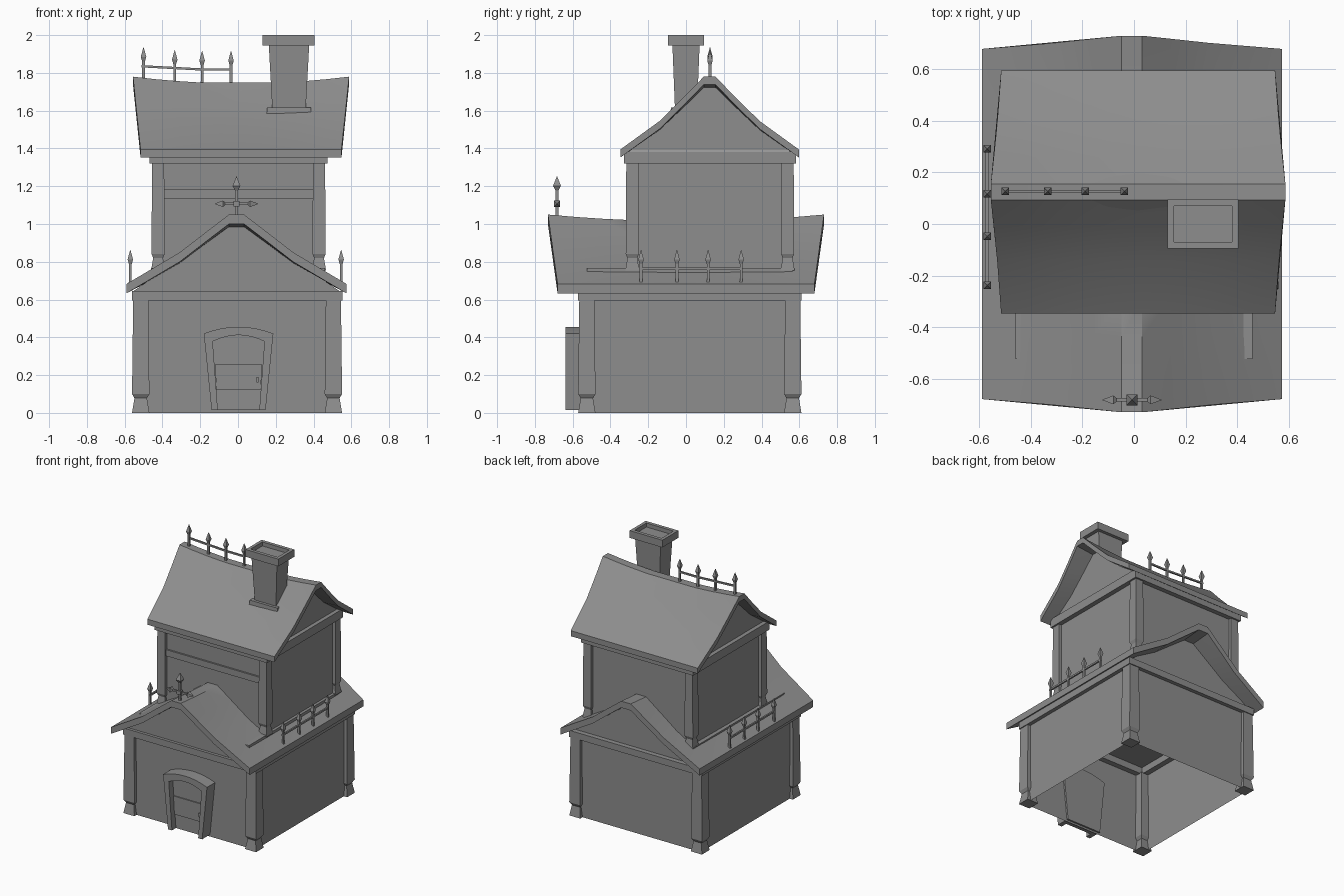
import bpy, bmesh, math

cube = bpy.data.objects.get("Cube")
if cube:
    bpy.data.objects.remove(cube)

grey = bpy.data.materials.new("stone grey")
grey.use_nodes = True
GREY = (0.27, 0.27, 0.27, 1)
grey.diffuse_color = GREY
grey.node_tree.nodes["Principled BSDF"].inputs["Base Color"].default_value = GREY


def make(name, verts, faces, loc=(0, 0, 0), rot=(0, 0, 0), smooth=False):
    mesh = bpy.data.meshes.new(name)
    bm = bmesh.new()
    vs = [bm.verts.new(v) for v in verts]
    for f in faces:
        bm.faces.new([vs[i] for i in f])
    bmesh.ops.recalc_face_normals(bm, faces=bm.faces)
    bm.to_mesh(mesh)
    bm.free()
    mesh.materials.append(grey)
    obj = bpy.data.objects.new(name, mesh)
    obj.location, obj.rotation_euler = loc, rot
    bpy.context.collection.objects.link(obj)
    if smooth:
        bpy.ops.object.select_all(action="DESELECT")
        obj.select_set(True)
        bpy.context.view_layer.objects.active = obj
        bpy.ops.object.shade_smooth_by_angle(angle=math.radians(35))
    return obj


def loft(name, loops, caps=True, **kw):
    """Skin equal-length closed loops one after another."""
    n = len(loops[0])
    faces = [(k * n + i, k * n + (i + 1) % n, (k + 1) * n + (i + 1) % n, (k + 1) * n + i)
             for k in range(len(loops) - 1) for i in range(n)]
    if caps:
        last = (len(loops) - 1) * n
        faces += [tuple(range(n)), tuple(range(last, last + n))]
    return make(name, [p for loop in loops for p in loop], faces, **kw)


def stack(name, loc, rings, **kw):
    """Rectangular rings (z, half x, half y) stacked upward."""
    loops = []
    for z, hx, *hy in rings:
        h = hy[0] if hy else hx
        loops.append([(-hx, -h, z), (hx, -h, z), (hx, h, z), (-hx, h, z)])
    return loft(name, loops, loc=loc, **kw)


def box(name, x0, x1, y0, y1, z0, z1):
    hx, hy = (x1 - x0) / 2, (y1 - y0) / 2
    return stack(name, (x0 + hx, y0 + hy, 0), [(z0, hx, hy), (z1, hx, hy)])


def prism(name, outline, a, b, along_x=False):
    place = (lambda u, z, t: (t, u, z)) if along_x else (lambda u, z, t: (u, t, z))
    return loft(name, [[place(u, z, t) for u, z in outline] for t in (a, b)])


def mirrored(profile, centre, drop=0):
    left = [(centre - u, z - drop) for u, z in profile]
    return left + [(centre + u, z - drop) for u, z in reversed(profile)]


def roof(name, profile, centre, mid, eave_half, ridge_half, sag, thick, along_x=False):
    """Curved slab: sagging ridge and gable ends that flare outward at the top."""
    low, high = profile[0][1], profile[-1][1]
    top = mirrored(profile, centre)
    section = [(u, z, z) for u, z in top] + [(u, z - thick, z) for u, z in reversed(top)]
    loops = []
    for k in range(11):
        t = k / 5 - 1
        loop = []
        for u, z, ref in section:
            h = (ref - low) / (high - low)
            s = mid + t * (eave_half + (ridge_half - eave_half) * h)
            zz = z - sag * h * (1 - t * t)
            loop.append((s, u, zz) if along_x else (u, s, zz))
        loops.append(loop)
    return loft(name, loops, smooth=True)


def storey(name, cx, cy, hx, hy, inset, post, wall_z, beam_z, out):
    """Walls, four corner posts and a ring of beams."""
    wx, wy = hx + inset, hy + inset
    stack(name + "_walls", (cx, cy, 0), [(z, wx, wy) for z in wall_z], caps=False)
    for sx, side in ((-1, "right"), (1, "left")):
        for sy, end in ((-1, "front"), (1, "back")):
            stack(f"{name}_{end}_{side}_post", (cx + sx * hx, cy + sy * hy, 0), post)
    bx, by, w = hx + out, hy + out, 0.07
    for s, side, end in ((-1, "right", "front"), (1, "left", "back")):
        x, y = sorted((cx + s * bx, cx + s * (bx - w))), sorted((cy + s * by, cy + s * (by - w)))
        box(f"{name}_{side}_beam", *x, cy - by, cy + by, *beam_z)
        box(f"{name}_{end}_beam", cx - bx + w, cx + bx - w, *y, *beam_z)


# Lower storey with its roof and gable infill
storey("lower", -0.005, 0.02, 0.51, 0.545, 0.018,
       [(0, 0.046), (0.078, 0.033), (0.1, 0.046), (0.6, 0.04)], (0, 0.62), (0.595, 0.645), 0.047)
low_profile = [(0.582, 0.683), (0.3, 0.85), (0.15, 0.966), (0.04, 1.05)]
roof("lower_roof", low_profile, -0.008, 0, 0.68, 0.731, 0.035, 0.05)
gable = [(0.545, 0.68)] + low_profile[1:]
prism("lower_gable", mirrored(gable, -0.008, 0.035), -0.55, 0.575)

# Upper storey with its roof and gable infill
box("upper_floor_plate", -0.46, 0.46, -0.525, 0.565, 0.74, 0.766)
storey("upper", 0.003, 0.127, 0.426, 0.411, 0.01,
       [(0.755, 0.037), (0.82, 0.026), (0.842, 0.035), (1.33, 0.032)], (0.74, 1.34), (1.32, 1.385), 0.045)
top_profile = [(0.472, 1.395), (0.265, 1.545), (0.133, 1.675), (0.031, 1.78)]
roof("upper_roof", top_profile, 0.125, 0.016, 0.532, 0.572, 0.036, 0.042, along_x=True)
gable = [(0.43, 1.42)] + top_profile[1:]
prism("upper_gable", mirrored(gable, 0.125, 0.032), -0.44, 0.447, along_x=True)
box("upper_front_rail", -0.395, 0.4, -0.307, -0.28, 1.135, 1.183)

# Chimney with a hollow cap
stack("chimney_base", (0.27, 0, 0), [(1.57, 0.12, 0.083), (1.617, 0.115, 0.08)])
stack("chimney_shaft", (0.27, 0, 0), [(1.6, 0.088, 0.058), (1.95, 0.107, 0.072)])
stack("chimney_cap", (0.268, 0, 0),
      [(1.945, 0.137, 0.096), (2, 0.137, 0.096), (2, 0.113, 0.07), (1.97, 0.113, 0.07)])


# Spiked railings
def spear(name, x, y, z, height=0.18, head=0.0145):
    stack(name, (x, y, z), [(0, 0.01), (0.02, 0.007), (height - 0.075, 0.007),
                            (height - 0.05, head), (height, 0.001)])


for i, (x, z) in enumerate(((-0.5, 1.755), (-0.335, 1.74), (-0.19, 1.735), (-0.037, 1.735))):
    spear(f"ridge_spike_{i + 1}", x, 0.127, z)
prism("ridge_rail", [(-0.51, 1.829), (-0.19, 1.812), (-0.03, 1.812),
                     (-0.03, 1.824), (-0.19, 1.824), (-0.51, 1.841)], 0.121, 0.133)
for x, side in ((-0.57, "right"), (0.546, "left")):
    for i, y in enumerate((-0.238, -0.048, 0.117, 0.292)):
        spear(f"{side}_eave_spike_{i + 1}", x, y, 0.682)
    box(f"{side}_eave_rail", x - 0.006, x + 0.006, -0.25, 0.3, 0.757, 0.77)

# Front finial with two side arrows
spear("finial_spike", -0.008, -0.683, 1.035, 0.217, 0.021)
stack("finial_knot", (-0.008, -0.683, 1.107), [(-0.014, 0.016), (0.014, 0.016)])
for s, side in ((-1, "right"), (1, "left")):
    stack(f"finial_{side}_arrow", (-0.008, -0.683, 1.107),
          [(0, 0.007), (0.06, 0.007), (0.072, 0.017), (0.115, 0.001)], rot=(0, s * math.pi / 2, 0))


# Arched door, narrower at the foot
def arch(foot, spring, z0, z1, peak, n=8):
    pts = [(0.003 - foot, z0)]
    for i in range(n + 1):
        t = 2 * i / n - 1
        pts.append((0.003 + spring * t, z1 + (peak - z1) * (1 - t * t)))
    return pts + [(0.003 + foot, z0)]


outer, inner = arch(0.143, 0.184, 0.015, 0.42, 0.456), arch(0.11, 0.137, 0.015, 0.378, 0.412)
loft("door_frame", [[(a[0], -0.638, a[1]), (b[0], -0.638, b[1]), (b[0], -0.53, b[1]), (a[0], -0.53, a[1])]
                    for a, b in zip(outer, inner)])
prism("door_leaf", inner, -0.59, -0.53)
prism("door_middle_board", [(-0.114, 0.12), (0.12, 0.12), (0.128, 0.257), (-0.122, 0.257)], -0.598, -0.585)
box("door_handle", 0.098, 0.108, -0.612, -0.595, 0.16, 0.19)
